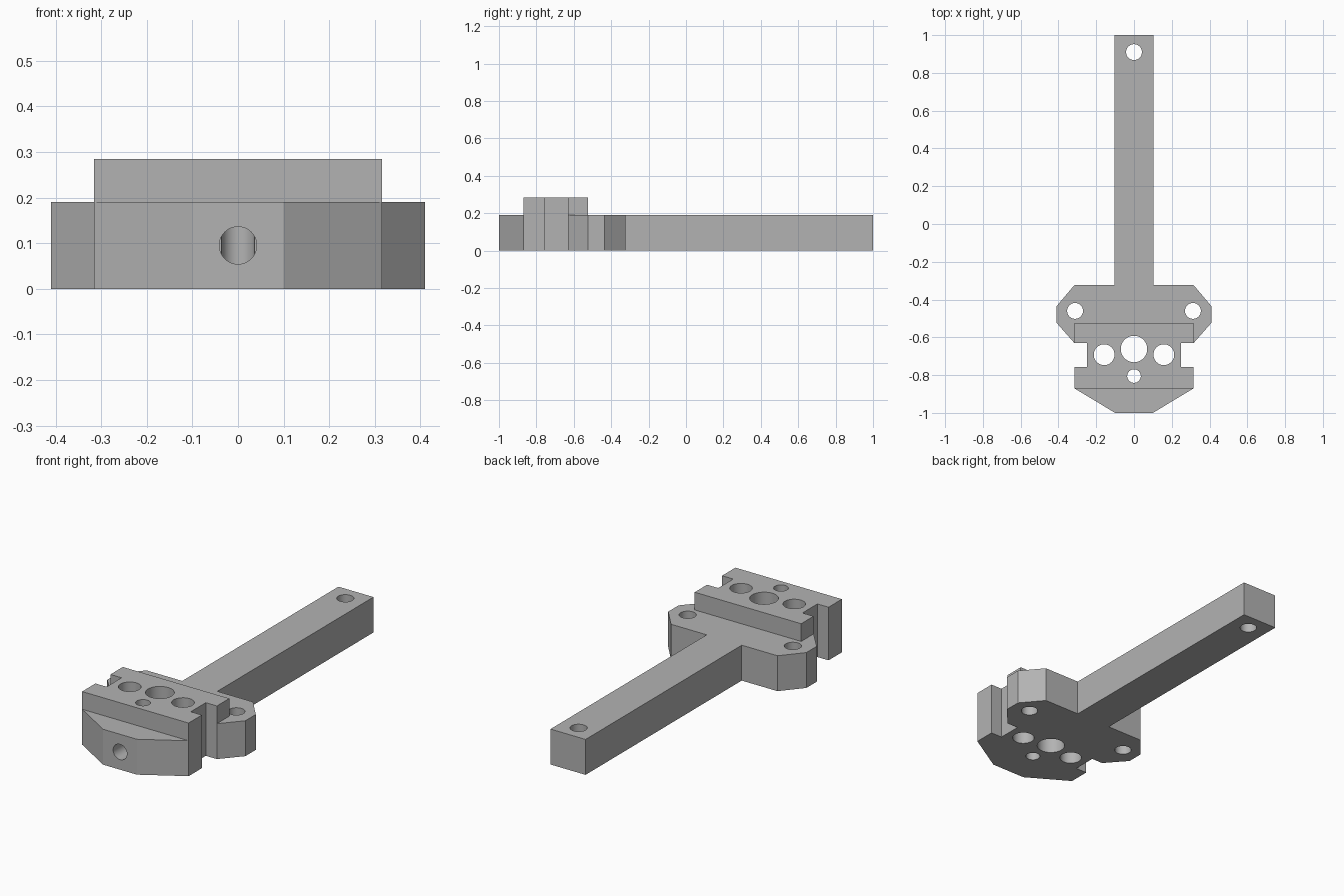
import bpy
import bmesh
from mathutils import Matrix, Vector

cube = bpy.data.objects.get("Cube")
if cube:
    bpy.data.objects.remove(cube, do_unlink=True)

grey = bpy.data.materials.new("plain_grey")
grey.use_nodes = True
grey.diffuse_color = (0.45, 0.45, 0.45, 1)
grey.node_tree.nodes["Principled BSDF"].inputs["Base Color"].default_value = grey.diffuse_color

PLATE_TOP, BLOCK_TOP = 0.19, 0.285


def make_object(name, bm):
    bmesh.ops.recalc_face_normals(bm, faces=bm.faces)
    mesh = bpy.data.meshes.new(name)
    bm.to_mesh(mesh)
    bm.free()
    obj = bpy.data.objects.new(name, mesh)
    bpy.context.collection.objects.link(obj)
    mesh.materials.append(grey)
    return obj


def prism(name, half, bottom, top):
    """Mirror a right-hand outline across x and extrude it upwards."""
    outline = half + [(-x, y) for x, y in reversed(half)]
    bm = bmesh.new()
    face = bm.faces.new([bm.verts.new((x, y, bottom)) for x, y in outline])
    side = bmesh.ops.extrude_face_region(bm, geom=[face])["geom"]
    verts = [v for v in side if isinstance(v, bmesh.types.BMVert)]
    bmesh.ops.translate(bm, verts=verts, vec=(0, 0, top - bottom))
    return make_object(name, bm)


def cutter(name, start, end, radius):
    start, end = Vector(start), Vector(end)
    axis = end - start
    turn = axis.to_track_quat('Z', 'Y').to_matrix().to_4x4()
    bm = bmesh.new()
    bmesh.ops.create_cone(bm, cap_ends=True, segments=48, radius1=radius,
                          radius2=radius, depth=axis.length,
                          matrix=Matrix.Translation((start + end) / 2) @ turn)
    obj = make_object(name, bm)
    obj.hide_render = True
    obj.hide_set(True)
    return obj


def drill(obj, tools):
    for tool in tools:
        mod = obj.modifiers.new(tool.name, 'BOOLEAN')
        mod.operation = 'DIFFERENCE'
        mod.solver = 'EXACT'
        mod.object = tool


def smooth(obj):
    bpy.ops.object.select_all(action='DESELECT')
    obj.select_set(True)
    bpy.context.view_layer.objects.active = obj
    # Bake the holes so their walls can be shaded smooth
    for mod in list(obj.modifiers):
        bpy.ops.object.modifier_apply(modifier=mod.name)
    bpy.ops.object.shade_smooth_by_angle(angle=0.4)


# Base plate with side ears, notches and the long handle
notch = [(0.316, -0.757), (0.25, -0.757), (0.25, -0.63), (0.316, -0.63)]
plate = prism("base_plate_and_handle",
              [(0.1, -1), (0.316, -0.87)] + notch
              + [(0.41, -0.523), (0.41, -0.435), (0.316, -0.324),
                 (0.104, -0.324), (0.104, 1)], 0, PLATE_TOP)

# Raised block on the head
block = prism("raised_block",
              [(0.316, -0.87)] + notch + [(0.316, -0.525)], PLATE_TOP, BLOCK_TOP)

# Vertical holes: x, y, radius
head_holes = [(0, -0.662, 0.07), (0, -0.805, 0.036),
              (0.158, -0.692, 0.055), (-0.158, -0.692, 0.055)]
plate_holes = [(0, 0.91, 0.042), (0.312, -0.46, 0.042), (-0.312, -0.46, 0.042)]


def vertical(holes, label):
    return [cutter(f"{label}_cutter_{i}", (x, y, -0.1), (x, y, 0.4), r)
            for i, (x, y, r) in enumerate(holes)]


head_tools = vertical(head_holes, "head_hole")
plate_tools = vertical(plate_holes, "plate_hole")

# Front hole ends inside the small vertical hole
front_tool = cutter("front_hole_cutter", (0, -1.1, 0.095), (0, -0.81, 0.095), 0.041)

drill(plate, head_tools + plate_tools + [front_tool])
drill(block, head_tools)
smooth(plate)
smooth(block)

for tool in head_tools + plate_tools + [front_tool]:
    bpy.data.objects.remove(tool, do_unlink=True)
